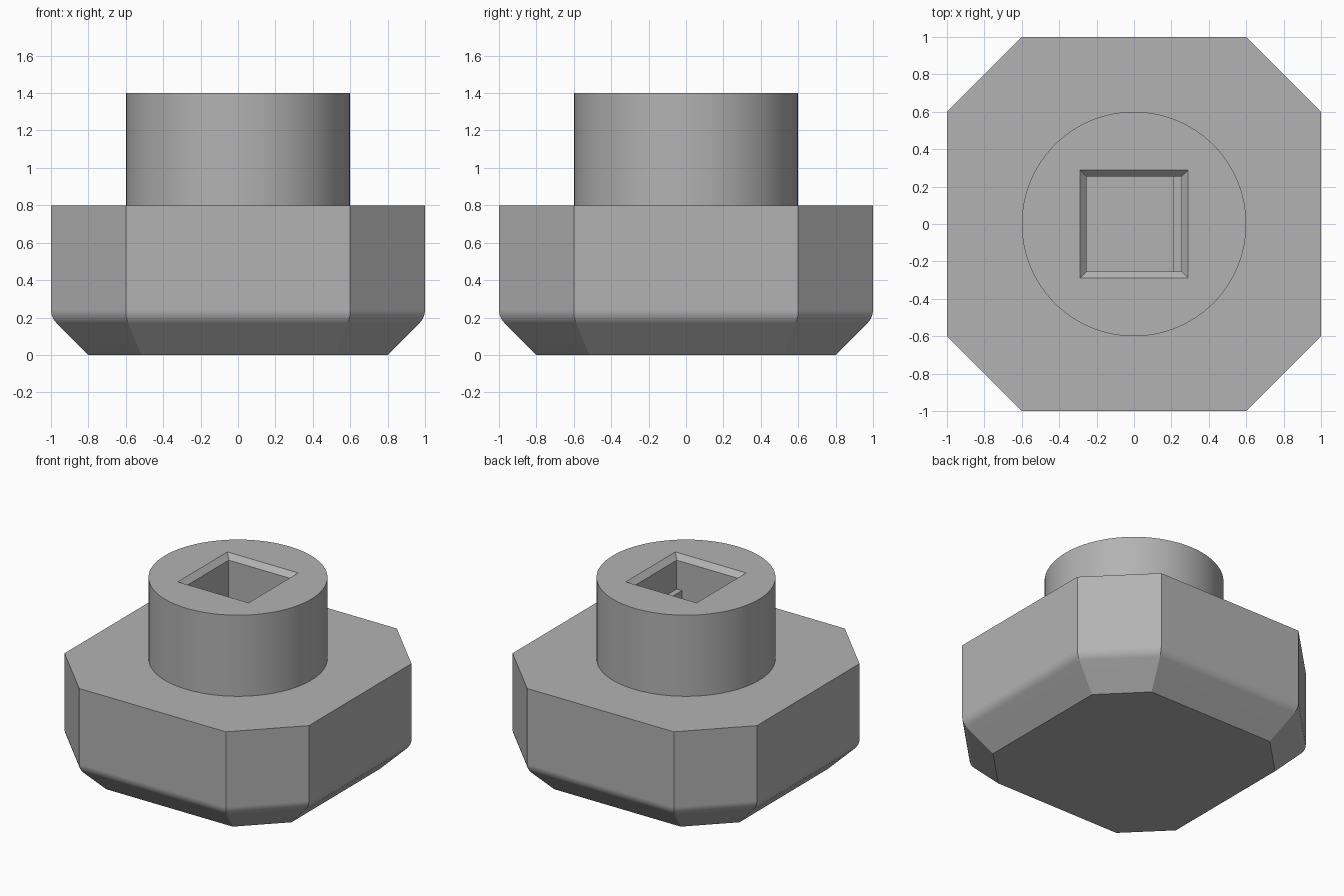
import bpy, bmesh, math

default = bpy.data.objects.get("Cube")
if default:
    bpy.data.objects.remove(default)

grey = bpy.data.materials.new("plain grey")
grey.use_nodes = True
colour = (0.45, 0.45, 0.45, 1)
grey.diffuse_color = colour
grey.node_tree.nodes["Principled BSDF"].inputs["Base Color"].default_value = colour


def loft(name, rings):
    """Closed solid through stacked rings of equal point count."""
    bm = bmesh.new()
    loops = [[bm.verts.new(p) for p in ring] for ring in rings]
    n = len(loops[0])
    for low, high in zip(loops, loops[1:]):
        for i in range(n):
            j = (i + 1) % n
            bm.faces.new((low[i], low[j], high[j], high[i]))
    bm.faces.new(loops[0][::-1])
    bm.faces.new(loops[-1])
    mesh = bpy.data.meshes.new(name)
    bm.to_mesh(mesh)
    bm.free()
    mesh.materials.append(grey)
    obj = bpy.data.objects.new(name, mesh)
    bpy.context.collection.objects.link(obj)
    return obj


def activate(obj):
    bpy.ops.object.select_all(action='DESELECT')
    obj.select_set(True)
    bpy.context.view_layer.objects.active = obj


def smooth(obj):
    activate(obj)
    bpy.ops.object.shade_smooth_by_angle(angle=math.radians(30))


def octagon(half, z):
    """Square with cut corners, inset evenly from the full outline."""
    c = 0.6 - (1 - half) * (math.sqrt(2) - 1)
    return [(half, -c, z), (half, c, z), (c, half, z), (-c, half, z),
            (-half, c, z), (-half, -c, z), (-c, -half, z), (c, -half, z)]


def square(half, z):
    return [(-half, -half, z), (half, -half, z), (half, half, z), (-half, half, z)]


def circle(radius, z, n=96):
    return [(radius * math.cos(math.tau * i / n), radius * math.sin(math.tau * i / n), z)
            for i in range(n)]


# Eight-sided base with a bevelled, rounded lower edge
fillet = 0.1
start = 0.2 + fillet * math.tan(math.pi / 8)
rings = [octagon(0.8, 0)]
for k in range(4, -1, -1):
    a = math.pi / 4 * k / 4
    rings.append(octagon(1 - fillet + fillet * math.cos(a), start - fillet * math.sin(a)))
rings.append(octagon(1, 0.8))
base = loft("base", rings)
smooth(base)
weighted = base.modifiers.new("flat face normals", 'WEIGHTED_NORMAL')
weighted.keep_sharp = True

# Round post with a chamfered square socket
post = loft("post", [circle(0.6, 0.75), circle(0.6, 1.4)])
cutter = loft("socket_cutter", [square(0.253, 0.7), square(0.253, 1.363),
                                square(0.29, 1.4), square(0.29, 1.5)])
cut = post.modifiers.new("socket", 'BOOLEAN')
cut.object = cutter
cut.solver = 'EXACT'
activate(post)
bpy.ops.object.modifier_apply(modifier=cut.name)
bpy.data.objects.remove(cutter)
smooth(post)

# Ledge along one wall of the socket
x0, x1, y = 0.21, 0.27, 0.26
loft("socket_ledge", [[(x0, -y, z), (x1, -y, z), (x1, y, z), (x0, y, z)]
                      for z in (0.78, 1.15)])
